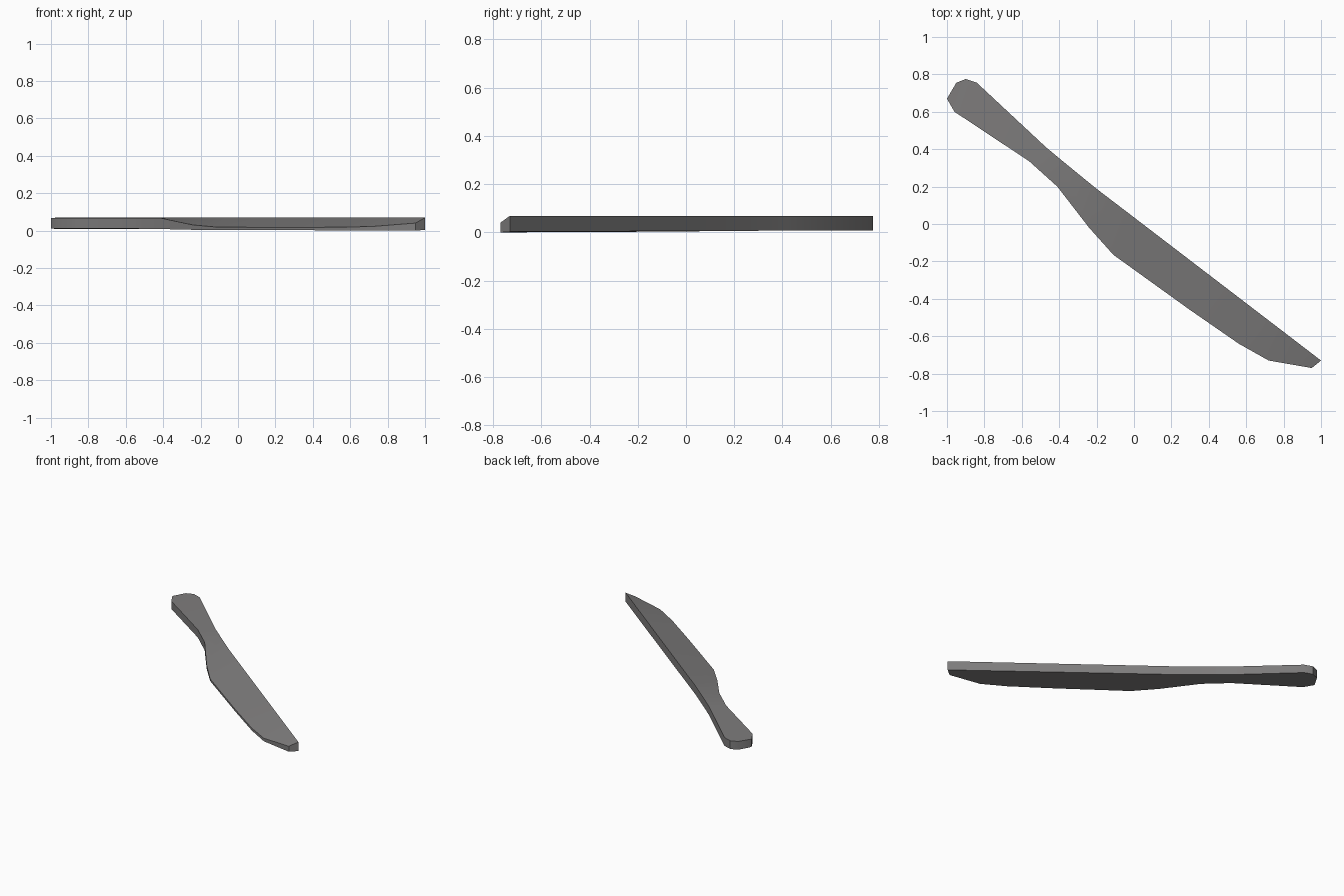
import bpy, bmesh

if "Cube" in bpy.data.objects:
    bpy.data.objects.remove(bpy.data.objects["Cube"])

# Stations from handle butt to tip:
# spine x, y | cutting side x, y | cutting side bottom z, top z
STATIONS = [
    (-0.95, 0.755, -1.00, 0.67, 0.010, 0.068),
    (-0.90, 0.775, -0.96, 0.60, 0.010, 0.068),
    (-0.84, 0.755, -0.86, 0.534, 0.010, 0.068),
    (-0.47, 0.410, -0.56, 0.335, 0.010, 0.067),
    (-0.38, 0.335, -0.41, 0.20, 0.008, 0.066),
    (-0.20, 0.188, -0.24, -0.02, 0.004, 0.030),
    (-0.04, 0.066, -0.11, -0.165, 0.003, 0.018),
    (0.42, -0.286, 0.30, -0.46, 0.002, 0.017),
    (0.68, -0.485, 0.56, -0.64, 0.001, 0.018),
    (0.82, -0.592, 0.72, -0.73, 0.000, 0.022),
    (1.00, -0.730, 0.95, -0.77, 0.000, 0.040),
]

steel = bpy.data.materials.new("dark grey")
steel.diffuse_color = (0.21, 0.205, 0.205, 1)
steel.use_nodes = True
steel.node_tree.nodes["Principled BSDF"].inputs["Base Color"].default_value = steel.diffuse_color

# Loft four-sided sections into one knife body
bm = bmesh.new()
rings = []
for sx, sy, ex, ey, lo, hi in STATIONS:
    spine_lo = 0.009 - 0.006 * (sx + 1) / 2
    rings.append([bm.verts.new(p) for p in (
        (sx, sy, spine_lo), (sx, sy, 0.069), (ex, ey, hi), (ex, ey, lo))])
for a, b in zip(rings, rings[1:]):
    for i in range(4):
        j = (i + 1) % 4
        bm.faces.new((a[i], a[j], b[j], b[i]))
bm.faces.new(rings[0])
bm.faces.new(rings[-1])
bmesh.ops.recalc_face_normals(bm, faces=bm.faces)

mesh = bpy.data.meshes.new("knife")
bm.to_mesh(mesh)
bm.free()
mesh.materials.append(steel)
knife = bpy.data.objects.new("knife", mesh)
bpy.context.collection.objects.link(knife)

# Smooth broad faces, crisp spine
bpy.context.view_layer.objects.active = knife
knife.select_set(True)
bpy.ops.object.shade_smooth_by_angle(angle=0.7)
